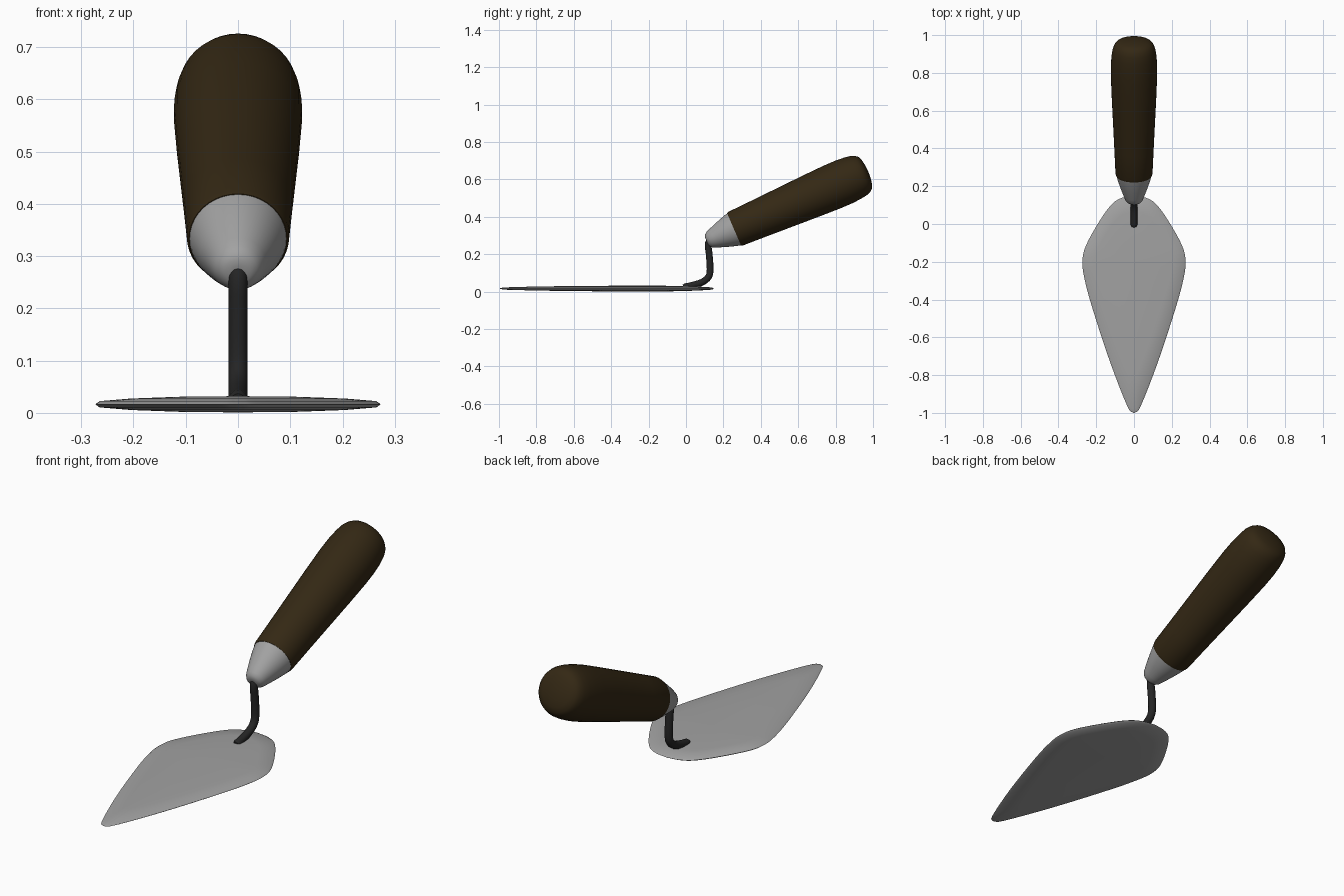
import bpy, bmesh, math
from mathutils import Vector, Matrix

if "Cube" in bpy.data.objects:
    bpy.data.objects.remove(bpy.data.objects["Cube"])


def material(name, rgb):
    m = bpy.data.materials.new(name)
    m.diffuse_color = (*rgb, 1)
    m.use_nodes = True
    m.node_tree.nodes["Principled BSDF"].inputs["Base Color"].default_value = m.diffuse_color
    return m


STEEL = material("grey steel", (0.36, 0.36, 0.36))
IRON = material("dark iron", (0.018, 0.018, 0.018))
WOOD = material("dark brown wood", (0.034, 0.021, 0.007))


def smooth_line(pts, n=4):
    """Catmull-Rom curve through the given points."""
    p = [Vector(q) for q in pts]
    p = [2 * p[0] - p[1]] + p + [2 * p[-1] - p[-2]]
    out = []
    for i in range(1, len(p) - 2):
        a, b, c, d = p[i - 1:i + 3]
        for k in range(n):
            t = k / n
            out.append(0.5 * (2 * b + (c - a) * t + (2 * a - 5 * b + 4 * c - d) * t * t
                              + (3 * b - a - 3 * c + d) * t ** 3))
    return out + [p[-2]]


def loft(name, rings, mat, angle):
    """Skin closed rings of points; the two end rings are capped."""
    bm = bmesh.new()
    loops = [[bm.verts.new(v) for v in r] for r in rings]
    for a, b in zip(loops, loops[1:]):
        for i in range(len(a)):
            j = (i + 1) % len(a)
            bm.faces.new((a[i], a[j], b[j], b[i]))
    bm.faces.new(loops[0])
    bm.faces.new(loops[-1])
    bmesh.ops.recalc_face_normals(bm, faces=bm.faces)
    mesh = bpy.data.meshes.new(name)
    bm.to_mesh(mesh)
    bm.free()
    mesh.materials.append(mat)
    ob = bpy.data.objects.new(name, mesh)
    bpy.context.collection.objects.link(ob)
    bpy.ops.object.select_all(action='DESELECT')
    ob.select_set(True)
    bpy.context.view_layer.objects.active = ob
    bpy.ops.object.shade_smooth_by_angle(angle=math.radians(angle))
    return ob


def circle(center, u, v, r, n):
    return [center + r * (math.cos(a) * u + math.sin(a) * v)
            for a in (2 * math.pi * i / n for i in range(n))]


# Blade: kite outline, mirrored, with a shallow lens-shaped section
half = smooth_line([(0.004, -1.0), (0.035, -0.965), (0.127, -0.73), (0.222, -0.44),
                    (0.262, -0.29), (0.273, -0.2), (0.255, -0.115), (0.18, 0.02),
                    (0.115, 0.107), (0.06, 0.14), (0.0, 0.15)])
outline = half + [Vector((-p.x, p.y)) for p in reversed(half[:-1])]
MID, CY = 0.0165, -0.2
levels = [(0.02, 0.0155), (0.4, 0.0145), (0.75, 0.011), (0.97, 0.006), (1.0, 0.0)]
levels += [(s, -h) for s, h in reversed(levels[:-1])]
loft("blade", [[(p.x * s, CY + (p.y - CY) * s, MID + h) for p in outline]
               for s, h in levels], STEEL, 40)

# Shank: bent round rod from the blade up into the ferrule
path = smooth_line([(0, -0.015, 0.024), (0, 0.03, 0.033), (0, 0.085, 0.05),
                    (0, 0.12, 0.078), (0, 0.129, 0.12), (0, 0.124, 0.2),
                    (0, 0.119, 0.245), (0, 0.128, 0.274), (0, 0.17, 0.297)])
X = Vector((1, 0, 0))
rings = []
for i, p in enumerate(path):
    t = (path[min(i + 1, len(path) - 1)] - path[max(i - 1, 0)]).normalized()
    rings.append(circle(p, X, t.cross(X), 0.013 if i == 0 else 0.018, 16))
loft("shank", rings, IRON, 50)

# Handle and ferrule: turned around one tilted axis
AXIS = Vector((0, 0.917, 0.396)).normalized()
BASE = Vector((0, 0.257, 0.333))


def turned(name, profile, mat, angle):
    return loft(name, [circle(BASE + AXIS * t, X, AXIS.cross(X), r, 40)
                       for t, r in profile], mat, angle)


turned("ferrule", [(-0.160, 0.012), (-0.159, 0.025), (-0.152, 0.037), (-0.14, 0.046),
                   (-0.12, 0.054), (-0.07, 0.072), (-0.02, 0.088), (0.002, 0.093)], STEEL, 40)
turned("handle", [(0, 0.094), (0.012, 0.098), (0.15, 0.104), (0.3, 0.111), (0.45, 0.118),
                  (0.57, 0.1225), (0.64, 0.1225), (0.69, 0.119), (0.725, 0.1135),
                  (0.748, 0.105), (0.764, 0.092), (0.773, 0.07), (0.779, 0.04),
                  (0.781, 0.008)], WOOD, 40)
